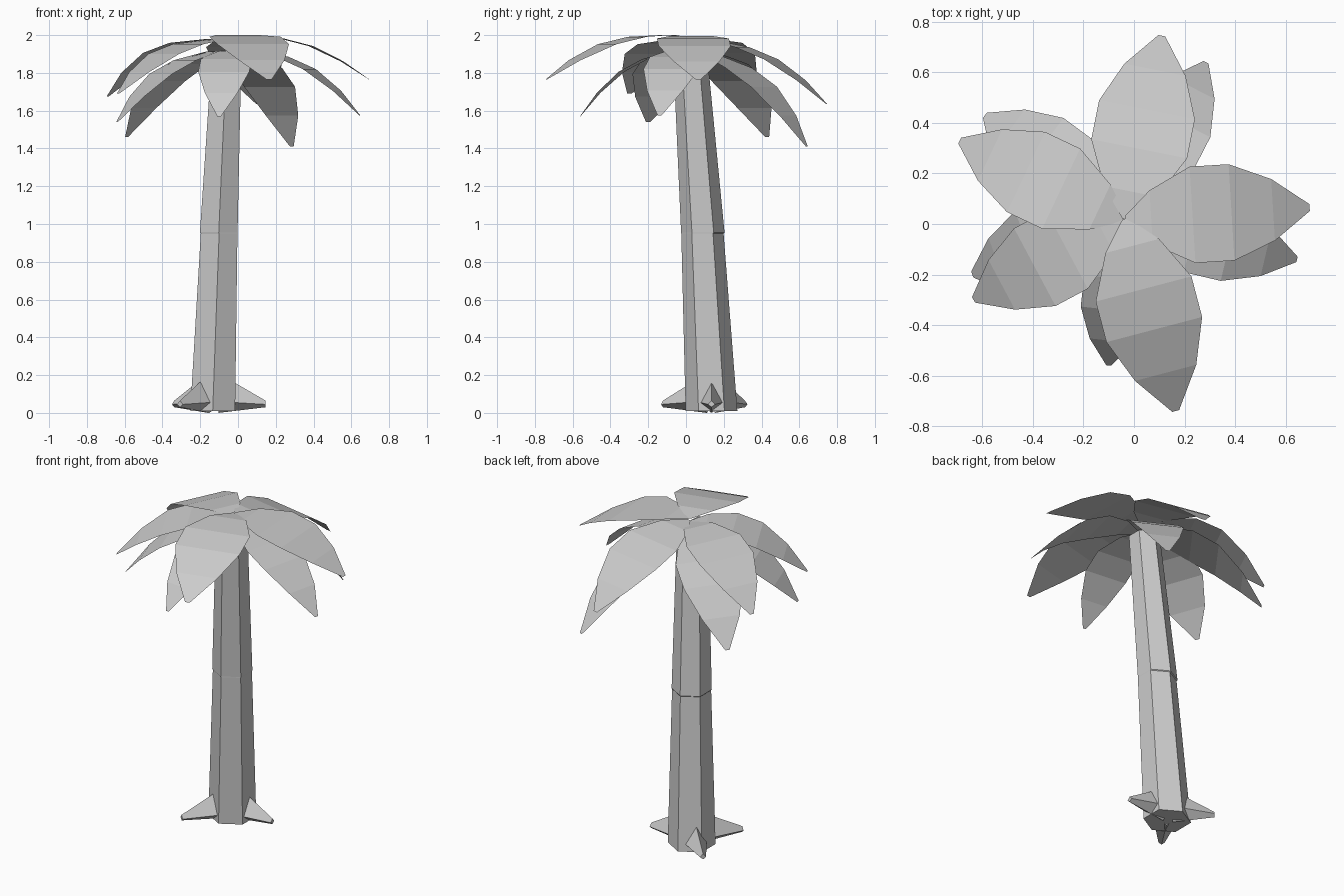
import bpy
import bmesh
from math import cos, sin, radians
from mathutils import Vector

cube = bpy.data.objects.get("Cube")
if cube:
    bpy.data.objects.remove(cube)

grey = bpy.data.materials.new("plain_grey")
grey.use_nodes = True
colour = (0.6, 0.6, 0.6, 1)
grey.diffuse_color = colour
grey.node_tree.nodes["Principled BSDF"].inputs["Base Color"].default_value = colour


def loft(name, rings, closed=True):
    """Join rings of points with flat faces; closed rings are capped."""
    bm = bmesh.new()
    rows = [[bm.verts.new(p) for p in ring] for ring in rings]
    n = len(rows[0])
    for a, b in zip(rows, rows[1:]):
        for i in range(n if closed else n - 1):
            j = (i + 1) % n
            bm.faces.new((a[i], a[j], b[j], b[i]))
    if closed:
        bm.faces.new(rows[0][::-1])
        bm.faces.new(rows[-1])
        bmesh.ops.recalc_face_normals(bm, faces=bm.faces)
    mesh = bpy.data.meshes.new(name)
    bm.to_mesh(mesh)
    bm.free()
    mesh.materials.append(grey)
    obj = bpy.data.objects.new(name, mesh)
    bpy.context.collection.objects.link(obj)
    return obj


# Leaning six-sided trunk with a slight ledge halfway: x, y, z, radius
stations = [(-0.134, 0.135, 0.01, 0.137), (-0.1, 0.087, 0.95, 0.112),
            (-0.102, 0.089, 0.955, 0.115), (-0.06, 0.022, 1.9, 0.09)]
loft("trunk", [[(x + r * sin(radians(60 * k)), y - r * cos(radians(60 * k)), z)
                for k in range(6)] for x, y, z, r in stations])

# Tapered diamond roots: angle, reach
base = Vector((-0.134, 0.135, 0))
for i, (angle, reach) in enumerate([(0, 0.28), (139, 0.27), (236, 0.31)]):
    out = Vector((cos(radians(angle)), sin(radians(angle)), 0))
    side = Vector((-out.y, out.x, 0))
    rings = []
    for r, half, low, mid, top in [(0.03, 0.08, 0, 0.06, 0.21),
                                   (reach, 0.018, 0.03, 0.045, 0.065)]:
        c = base + out * r
        up = Vector((0, 0, 1))
        rings.append([c + up * top, c + side * half + up * mid,
                      c + up * low, c - side * half + up * mid])
    loft(f"root_{i + 1}", rings)

# Leaf shape along its chord: position, bulge, half width
SHAPE = [(0, 0, 0.015), (0.125, 0.053, 0.14), (0.336, 0.097, 0.25),
         (0.545, 0.105, 0.25), (0.782, 0.066, 0.16), (1, 0, 0.018)]


def leaf(name, root_z, tip, bulge, width):
    root = Vector((-0.035, 0.02, root_z))
    chord = Vector(tip) - root
    side = chord.cross(Vector((0, 0, 1))).normalized()
    normal = side.cross(chord)
    size = chord.length
    rows = []
    for t, b, w in SHAPE:
        c = root + chord * t + normal * b * bulge
        s = side * w * width * size
        rows.append([c - s, c + s])
    loft(name, rows, closed=False)


# Upper crown
leaf("upper_leaf_front", 1.985, (0.165, -0.74, 1.765), 1.05, 0.96)
leaf("upper_leaf_left", 1.985, (0.695, 0.065, 1.765), 1, 1)
leaf("upper_leaf_back", 1.975, (0.11, 0.745, 1.635), 1.05, 0.95)
leaf("upper_leaf_right_back", 1.965, (-0.69, 0.33, 1.675), 1.3, 0.9)
leaf("upper_leaf_right_front", 1.965, (-0.635, -0.3, 1.69), 1.2, 0.95)

# Lower, steeper crown
leaf("lower_leaf_front", 1.92, (-0.1, -0.56, 1.57), 1.25, 0.8)
leaf("lower_leaf_left", 1.92, (0.645, -0.14, 1.575), 1.2, 0.78)
leaf("lower_leaf_back", 1.92, (0.285, 0.64, 1.41), 1.15, 0.7)
leaf("lower_leaf_right_back", 1.92, (-0.59, 0.43, 1.46), 1.2, 0.85)
leaf("lower_leaf_right_front", 1.92, (-0.64, -0.2, 1.54), 1.2, 0.95)
